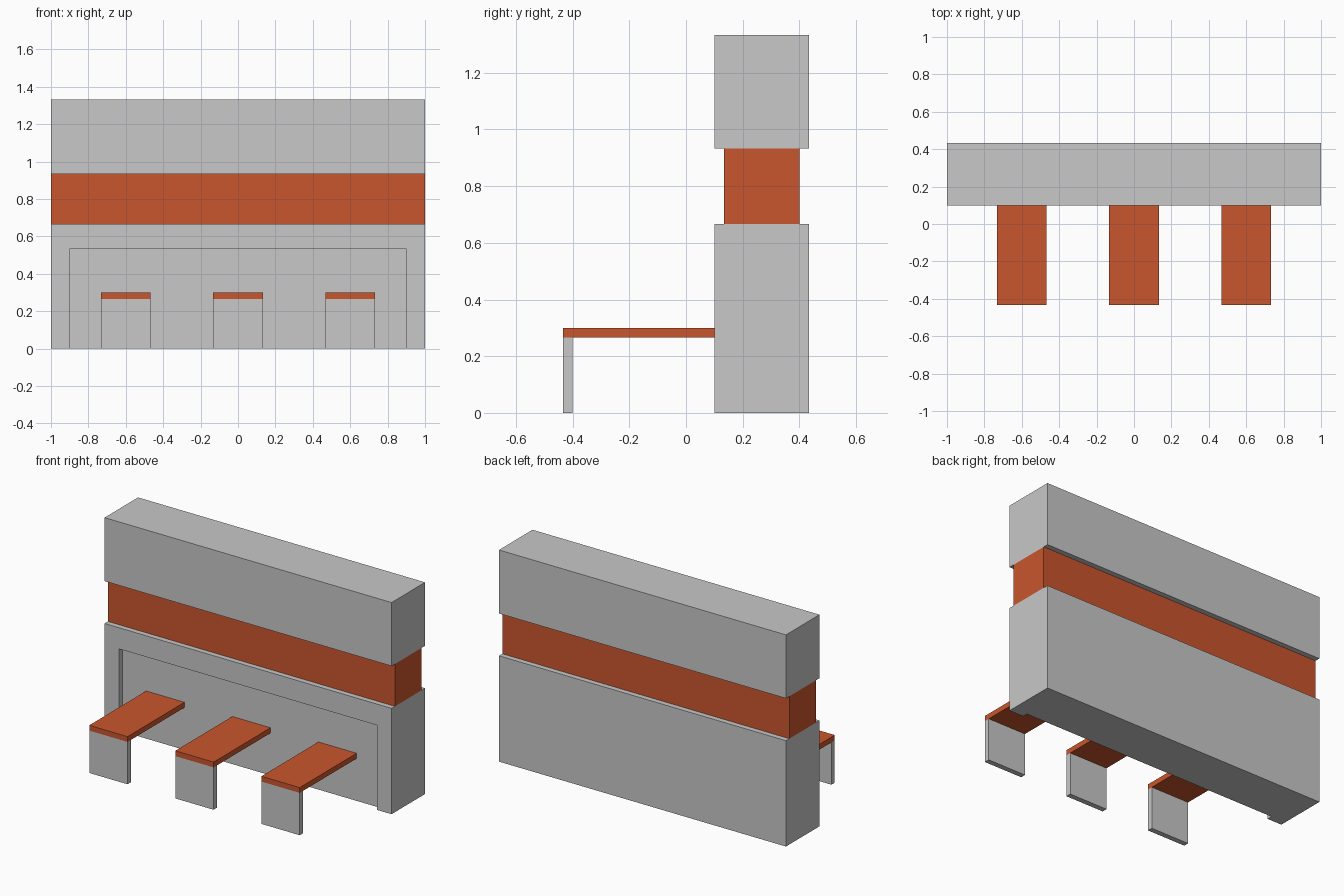
import bpy
import bmesh
from mathutils import Vector

if "Cube" in bpy.data.objects:
    bpy.data.objects.remove(bpy.data.objects["Cube"])


def material(name, rgb):
    m = bpy.data.materials.new(name)
    m.diffuse_color = (*rgb, 1.0)
    m.use_nodes = True
    m.node_tree.nodes["Principled BSDF"].inputs["Base Color"].default_value = m.diffuse_color
    return m


GREY = material("light_grey", (0.578, 0.578, 0.578))
ORANGE = material("burnt_orange", (0.584, 0.093, 0.026))


def box(name, lo, hi, mat):
    """Axis-aligned box between two corners."""
    lo, hi = Vector(lo), Vector(hi)
    bm = bmesh.new()
    bmesh.ops.create_cube(bm, size=1.0)
    bmesh.ops.scale(bm, vec=hi - lo, verts=bm.verts)
    bmesh.ops.translate(bm, vec=(lo + hi) / 2, verts=bm.verts)
    mesh = bpy.data.meshes.new(name)
    bm.to_mesh(mesh)
    bm.free()
    mesh.materials.append(mat)
    obj = bpy.data.objects.new(name, mesh)
    bpy.context.collection.objects.link(obj)
    return obj


# Main wall: lower block, set-back coloured band, upper block
FRONT, BACK, INSET = 0.1, 0.4333, 0.0333
base = box("lower_wall", (-1, FRONT, 0), (1, BACK, 0.6667), GREY)
box("colour_band", (-1, FRONT + INSET, 0.6667), (1, BACK - INSET, 0.9333), ORANGE)
box("upper_wall", (-1, FRONT, 0.9333), (1, BACK, 1.3333), GREY)

# Shallow recess in the front of the lower wall, open at the floor
cutter = box("recess_cutter", (-0.9, 0, -0.1), (0.9, FRONT + INSET, 0.5333), GREY)
cutter.hide_render = True
mod = base.modifiers.new("recess", 'BOOLEAN')
mod.operation = 'DIFFERENCE'
mod.solver = 'EXACT'
mod.object = cutter
bpy.context.view_layer.objects.active = base
bpy.ops.object.modifier_apply(modifier=mod.name)
bpy.data.objects.remove(cutter)

# Three counters reaching into the recess, each on one panel leg
HALF = 0.1333
for side, x in (("left", -0.6), ("middle", 0.0), ("right", 0.6)):
    box(f"{side}_table_top", (x - HALF, -0.4333, 0.2667),
        (x + HALF, FRONT + INSET, 0.3), ORANGE)
    box(f"{side}_table_leg", (x - HALF, -0.4333, 0),
        (x + HALF, -0.4, 0.2667), GREY)
